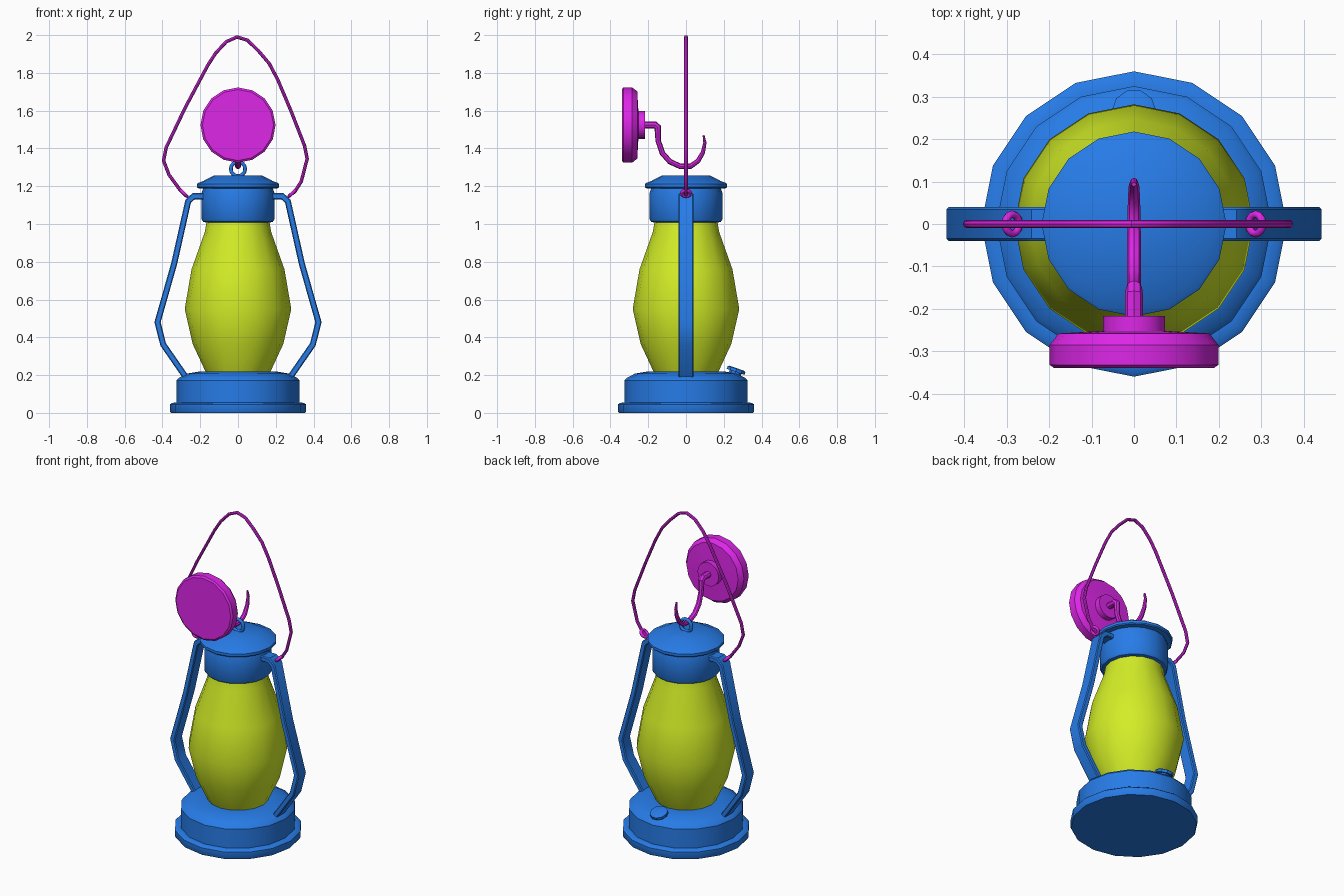
import bpy, bmesh, math
from mathutils import Vector, Matrix

if "Cube" in bpy.data.objects:
    bpy.data.objects.remove(bpy.data.objects["Cube"])


def material(name, rgb):
    m = bpy.data.materials.new(name)
    m.diffuse_color = (*rgb, 1)
    m.use_nodes = True
    m.node_tree.nodes["Principled BSDF"].inputs["Base Color"].default_value = m.diffuse_color
    return m


BLUE = material("blue_paint", (0.02, 0.2, 0.8))
LIME = material("lime_glass", (0.65, 0.85, 0.02))
PINK = material("magenta_metal", (0.72, 0.02, 0.8))


def finish(name, bm, mat, matrix=None, angle=35):
    if matrix:
        bm.transform(matrix)
    bmesh.ops.remove_doubles(bm, verts=bm.verts, dist=1e-5)
    bmesh.ops.recalc_face_normals(bm, faces=bm.faces)
    me = bpy.data.meshes.new(name)
    bm.to_mesh(me)
    bm.free()
    me.materials.append(mat)
    ob = bpy.data.objects.new(name, me)
    bpy.context.collection.objects.link(ob)
    bpy.ops.object.select_all(action='DESELECT')
    ob.select_set(True)
    bpy.context.view_layer.objects.active = ob
    bpy.ops.object.shade_smooth_by_angle(angle=math.radians(angle))
    return ob


def skin(bm, rings, closed=False):
    """Bridge successive vertex rings; cap the ends of open runs."""
    n = len(rings[0])
    pairs = list(zip(rings, rings[1:])) + ([(rings[-1], rings[0])] if closed else [])
    for a, b in pairs:
        for i in range(n):
            j = (i + 1) % n
            bm.faces.new((a[i], a[j], b[j], b[i]))
    if not closed:
        bm.faces.new(rings[0])
        bm.faces.new(rings[-1])


def lathe(name, profile, mat, matrix=None, sides=16):
    bm = bmesh.new()
    rings = [[bm.verts.new((r * math.cos(math.tau * i / sides),
                            r * math.sin(math.tau * i / sides), z))
              for i in range(sides)] for r, z in profile]
    skin(bm, rings)
    return finish(name, bm, mat, matrix)


def sweep(name, path, section, side, mat, scales=None):
    """Sweep a section along a planar path with mitred corners; side = plane normal."""
    bm = bmesh.new()
    pts, side = [Vector(p) for p in path], Vector(side)
    rings = []
    for i, p in enumerate(pts):
        t0 = (p - pts[max(i - 1, 0)]).normalized() if i else (pts[1] - p).normalized()
        t1 = (pts[i + 1] - p).normalized() if i < len(pts) - 1 else t0
        t = (t0 + t1).normalized()
        nrm = side.cross(t)
        k = scales[i] if scales else 1
        m = k / max(t.dot(t1), 0.5)
        rings.append([bm.verts.new(p + side * a * k + nrm * b * m) for a, b in section])
    skin(bm, rings)
    return finish(name, bm, mat)


def circle(a, b, n=8):
    return [(a * math.cos(math.tau * i / n), b * math.sin(math.tau * i / n)) for i in range(n)]


def torus(name, R, r, matrix, mat, n=12, m=8):
    bm = bmesh.new()
    rings = []
    for i in range(n):
        u = math.tau * i / n
        rings.append([bm.verts.new(((R + a) * math.cos(u), (R + a) * math.sin(u), b))
                      for a, b in circle(r, r, m)])
    skin(bm, rings, closed=True)
    return finish(name, bm, mat, matrix, 60)


# Fuel base, chimney glass, collar and lid
lathe("base", [(.355, 0), (.36, .008), (.36, .045), (.35, .053), (.325, .055),
               (.325, .172), (.315, .185), (.27, .208), (.2, .22), (.17, .22)], BLUE)
lathe("glass", [(.165, .205), (.175, .225), (.24, .365), (.282, .55), (.246, .76),
                (.175, .96), (.165, 1.02)], LIME)
lathe("collar", [(.17, 1.008), (.185, 1.012), (.193, 1.025), (.193, 1.165),
                 (.182, 1.195)], BLUE)
lathe("lid", [(.2, 1.188), (.213, 1.19), (.218, 1.196), (.218, 1.212), (.21, 1.218),
              (.185, 1.227), (.125, 1.258)], BLUE)

# Filler cap on the back of the base
lathe("filler_cap", [(.035, -.03), (.035, -.008), (.052, -.008), (.052, .008), (.044, .012)], BLUE,
      Matrix.Translation((0, .265, .225)) @ Matrix.Rotation(math.radians(-19), 4, 'X'), 10)

# Side frame straps and the tilted eyes that hold the handle
ARM = [(.18, 1.147), (.235, 1.147), (.264, 1.12), (.338, .79), (.426, .48),
       (.396, .362), (.27, .18)]
STRAP = [(-.04, -.011), (-.034, -.016), (.034, -.016), (.04, -.011),
         (.04, .011), (.034, .016), (-.034, .016), (-.04, .011)]
for s, label in ((1, "right"), (-1, "left")):
    sweep(label + "_strap", [(s * x, 0, z) for x, z in ARM], STRAP, (0, 1, 0), BLUE)
    torus(label + "_handle_eye", .023, .009,
          Matrix.Translation((s * .287, 0, 1.163)) @ Matrix.Rotation(-s * math.pi / 4, 4, 'Y'),
          PINK)

# Lid ring that hangs on the hook
torus("lid_ring", .038, .01,
      Matrix.Translation((0, 0, 1.291)) @ Matrix.Rotation(math.pi / 2, 4, 'X'), BLUE, 14)

# Slightly bent wire handle
WIRE = [(-.275, 1.15), (-.31, 1.185), (-.365, 1.26), (-.394, 1.335), (-.38, 1.405),
        (-.28, 1.615), (-.16, 1.84), (-.118, 1.905), (-.062, 1.965), (-.005, 1.99),
        (.05, 1.973), (.107, 1.918), (.165, 1.85), (.21, 1.765), (.28, 1.6),
        (.352, 1.415), (.366, 1.345), (.335, 1.225), (.3, 1.17), (.27, 1.15)]
sweep("wire_handle", [(x, 0, z) for x, z in WIRE], circle(.01, .009), (0, 1, 0), PINK)

# Wall plate and hook
lathe("wall_plate", [(.188, -.34), (.199, -.332), (.199, -.285), (.178, -.258),
                     (.073, -.252), (.073, -.217)], PINK,
      Matrix.Translation((0, 0, 1.524)) @ Matrix.Rotation(-math.pi / 2, 4, 'X'))
HOOK = [(-.23, 1.525), (-.165, 1.525), (-.15, 1.512), (-.147, 1.44), (-.125, 1.375),
        (-.085, 1.33), (-.03, 1.305), (.025, 1.306), (.065, 1.335), (.09, 1.38),
        (.1, 1.43), (.093, 1.47)]
sweep("hook", [(0, y, z) for y, z in HOOK], circle(.019, .017), (1, 0, 0), PINK,
      [1.1, 1.1, 1, .85, .85, .85, .85, .8, .75, .65, .5, .3])
